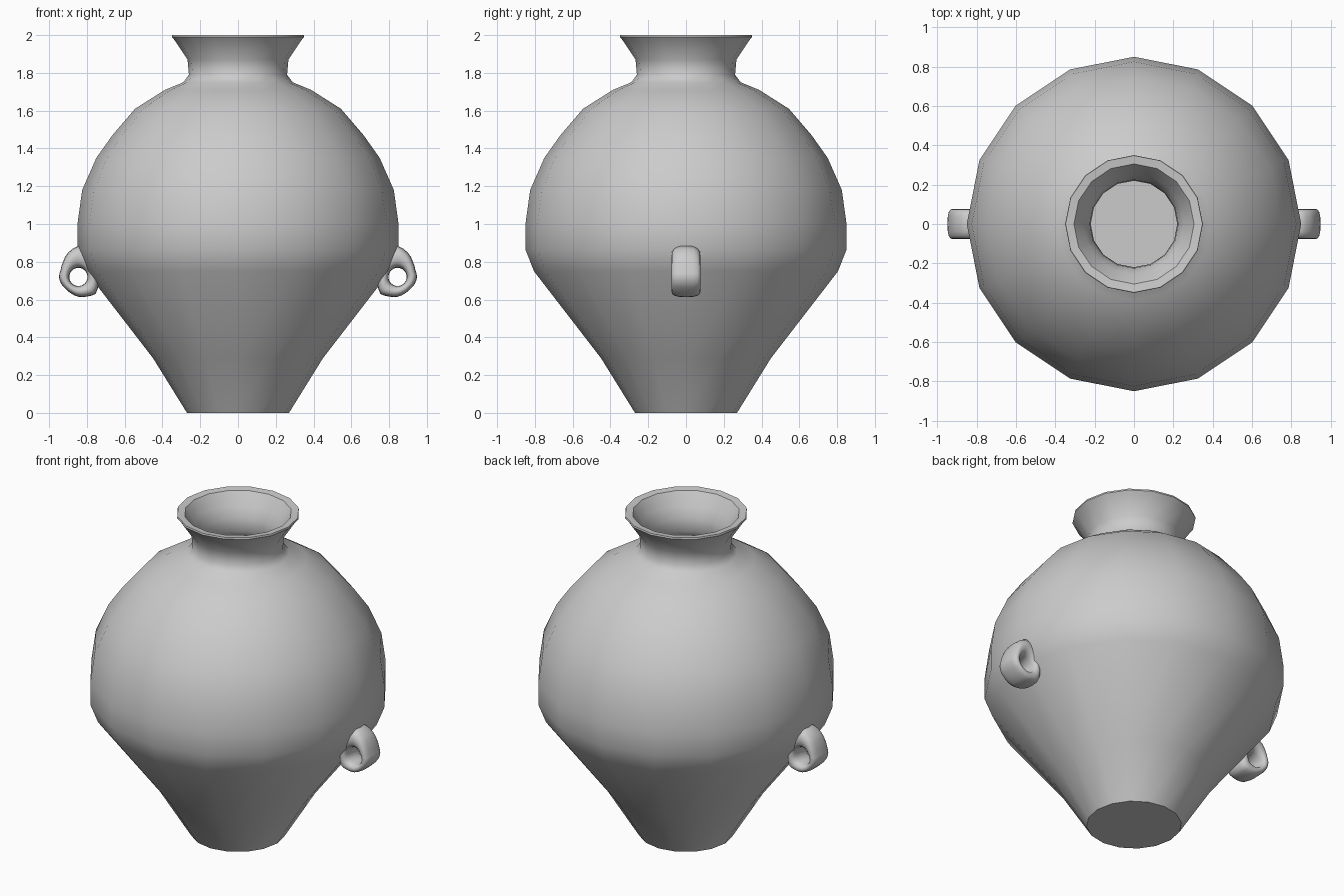
import bpy, bmesh
from math import sin, cos, pi, copysign, radians

if "Cube" in bpy.data.objects:
    bpy.data.objects.remove(bpy.data.objects["Cube"])

SIDES = 16


def make_object(name, bm, angle):
    bmesh.ops.remove_doubles(bm, verts=bm.verts, dist=1e-5)
    bmesh.ops.recalc_face_normals(bm, faces=bm.faces)
    mesh = bpy.data.meshes.new(name)
    bm.to_mesh(mesh)
    bm.free()
    obj = bpy.data.objects.new(name, mesh)
    bpy.context.collection.objects.link(obj)
    bpy.ops.object.select_all(action='DESELECT')
    obj.select_set(True)
    bpy.context.view_layer.objects.active = obj
    bpy.ops.object.shade_smooth_by_angle(angle=radians(angle))
    return obj


def skin(bm, rings, closed=False):
    n = len(rings[0])
    pairs = list(zip(rings, rings[1:]))
    if closed:
        pairs.append((rings[-1], rings[0]))
    for a, b in pairs:
        for i in range(n):
            j = (i + 1) % n
            bm.faces.new((a[i], a[j], b[j], b[i]))


# Jar: outer wall, lip and hollow inside turned as one 16-sided profile
outer = [(.27, 0), (.45, .29), (.805, .75), (.85, .865), (.85, 1.0), (.825, 1.18),
         (.75, 1.35), (.665, 1.47), (.545, 1.61), (.387, 1.71), (.29, 1.75),
         (.26, 1.79), (.267, 1.87), (.333, 1.97), (.35, 1.99), (.348, 2.0)]
inner = [(.305, 1.995), (.255, 1.92), (.225, 1.86), (.22, 1.78), (.25, 1.72),
         (.36, 1.665), (.51, 1.57), (.625, 1.44), (.70, 1.33), (.775, 1.17),
         (.80, 1.0), (.80, .88), (.755, .77), (.405, .31), (.24, .05)]
bm = bmesh.new()
rings = [[bm.verts.new((r * cos(2 * pi * i / SIDES), r * sin(2 * pi * i / SIDES), z))
          for i in range(SIDES)] for r, z in outer + inner]
skin(bm, rings)
bm.faces.new(rings[0])
bm.faces.new(rings[-1])
make_object("jar_body", bm, 50)

# Lug handles: wide pierced loops, outer radius varies around the round hole
reach = [.103, .101, .114, .14, .165, .15, .13, .11,
         .10, .115, .128, .113, .105, .096, .093, .098]
HOLE, HALF_WIDTH, SECTION = .048, .077, 16
for side, name in ((1, "right_handle"), (-1, "left_handle")):
    bm = bmesh.new()
    loops = []
    steps = 32
    for k in range(steps):
        a = 2 * pi * k / steps
        i = k // 2
        out = reach[i] if k % 2 == 0 else (reach[i] + reach[(i + 1) % 16]) / 2
        mid, half = (out + HOLE) / 2, (out - HOLE) / 2
        loop = []
        for s in range(SECTION):
            t = 2 * pi * s / SECTION
            c, d = cos(t), sin(t)
            r = mid + half * copysign(abs(c) ** .8, c)
            y = HALF_WIDTH * copysign(abs(d) ** .7, d)
            loop.append(bm.verts.new((side * (.845 + r * cos(a)), y, .72 + r * sin(a))))
        loops.append(loop)
    skin(bm, loops, closed=True)
    make_object(name, bm, 60)
